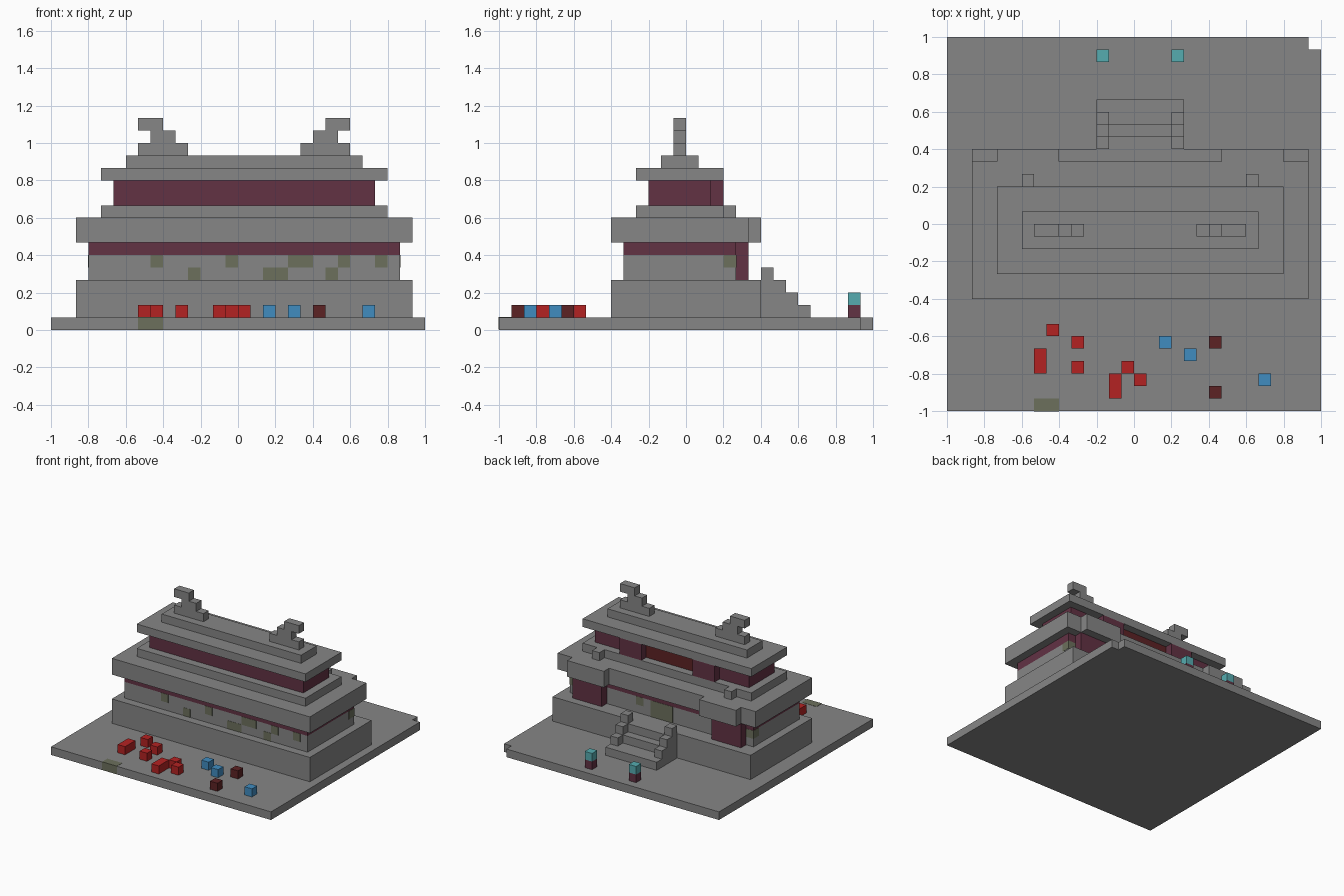
import bpy
import bmesh
from mathutils import Vector

U = 1 / 15          # size of one block
PAD = 0.03          # how far painted plates stand proud, in blocks

cube = bpy.data.objects.get("Cube")
if cube:
    bpy.data.objects.remove(cube, do_unlink=True)


def material(name, rgb):
    lin = [((c / 255 + 0.055) / 1.055) ** 2.4 for c in rgb] + [1]
    m = bpy.data.materials.new(name)
    m.use_nodes = True
    m.diffuse_color = lin
    m.node_tree.nodes["Principled BSDF"].inputs["Base Color"].default_value = lin
    return m


STONE = material("stone grey", (134, 134, 134))
MOSS = material("moss", (108, 112, 92))
MAROON = material("maroon wood", (98, 50, 68))
RED = material("bright red", (180, 34, 34))
DARK = material("dark red", (92, 34, 36))
BLUE = material("blue", (64, 140, 192))
TEAL = material("teal", (86, 172, 176))


def prism(name, pts, a, b, axis, mat):
    """Extrude a flat outline from a to b along the axis (block units)."""
    def place(p, q, d):
        return Vector({"x": (d, p, q), "y": (p, d, q), "z": (p, q, d)}[axis]) * U
    bm = bmesh.new()
    low = [bm.verts.new(place(p, q, a)) for p, q in pts]
    high = [bm.verts.new(place(p, q, b)) for p, q in pts]
    bm.faces.new(low)
    bm.faces.new(high)
    for i in range(len(pts)):
        j = (i + 1) % len(pts)
        bm.faces.new((low[i], low[j], high[j], high[i]))
    bmesh.ops.recalc_face_normals(bm, faces=bm.faces)
    mesh = bpy.data.meshes.new(name)
    bm.to_mesh(mesh)
    bm.free()
    mesh.materials.append(mat)
    obj = bpy.data.objects.new(name, mesh)
    bpy.context.collection.objects.link(obj)
    return obj


def box(name, x, y, z, mat):
    return prism(name, [(x[0], y[0]), (x[1], y[0]), (x[1], y[1]), (x[0], y[1])],
                 z[0], z[1], "z", mat)


def block(name, x, y, z, mat, depth=1):
    return box(name, (x, x + 1), (y, y + depth), (z, z + 1), mat)


def pair(x0, x1):
    """A span and its mirror about the hall's centre line."""
    return (("left", (x0, x1)), ("right", (1 - x1, 1 - x0)))


# Ground slab with one chipped corner, and the stone platform
prism("ground_slab", [(-15, -15), (15, -15), (15, 14), (14, 14), (14, 15), (-15, 15)],
      0, 1, "z", STONE)
box("platform", (-13, 14), (-6, 6), (1, 4), STONE)

# Lower storey
box("lower_wall", (-12, 13), (-5, 4), (4, 6), STONE)
box("lower_beam", (-12, 13), (-5, 4), (6, 7), MAROON)
for side, x in pair(8, 12):
    box("back_bay_" + side, x, (4, 5), (4, 7), MAROON)

# Lower roof, stepped along its back edge
prism("lower_roof", [(-13, -6), (14, -6), (14, 5), (12, 5), (12, 6), (7, 6), (7, 5),
                     (-6, 5), (-6, 6), (-11, 6), (-11, 5), (-13, 5)], 7, 9, "z", STONE)
for side, x in pair(9, 10):
    box("roof_nub_" + side, x, (3, 4), (9, 10), STONE)

# Upper storey
box("upper_sill", (-11, 12), (-4, 3), (9, 10), STONE)
box("upper_wall", (-10, 11), (-3, 2), (10, 12), MAROON)
for side, x in pair(4, 7):
    box("upper_bay_" + side, x, (2, 3), (10, 12), MAROON)
box("upper_window", (-3, 4), (2, 2 + PAD), (10, 12), DARK)
box("upper_roof", (-11, 12), (-4, 3), (12, 13), STONE)
box("roof_ridge", (-9, 10), (-2, 1), (13, 14), STONE)

# Curled ridge ornaments
curl = [(5, 14), (9, 14), (9, 15), (8, 15), (8, 16), (9, 16), (9, 17),
        (7, 17), (7, 16), (6, 16), (6, 15), (5, 15)]
prism("ridge_ornament_left", curl, -1, 0, "y", STONE)
prism("ridge_ornament_right", [(1 - x, z) for x, z in curl], -1, 0, "y", STONE)

# Back staircase with stepped side rails
prism("stairs", [(6, 1), (10, 1), (10, 2), (8, 2), (8, 3), (7, 3), (7, 4), (6, 4)],
      -2, 3, "x", STONE)
rail = [(6, 1), (10, 1), (10, 2), (9, 2), (9, 3), (8, 3), (8, 4), (7, 4), (7, 5), (6, 5)]
for side, x in pair(3, 4):
    prism("stair_rail_" + side, rail, x[0], x[1], "x", STONE)

# Lanterns
for side, x in pair(3, 4):
    block("lantern_post_" + side, x[0], 13, 1, MAROON)
    block("lantern_light_" + side, x[0], 13, 2, TEAL)

# Small blocks scattered on the forecourt: x, y, depth
for x, y, d in ((-7, -9, 1), (-5, -10, 1), (-8, -12, 2), (-5, -12, 1),
                (-2, -14, 2), (-1, -12, 1), (0, -13, 1)):
    block("red_block", x, y, 1, RED, d)
for x, y in ((2, -10), (4, -11), (10, -13)):
    block("blue_block", x, y, 1, BLUE)
for x, y in ((6, -10), (6, -14)):
    block("dark_block", x, y, 1, DARK)


# Moss plates on the front wall: x start, x end, row
for x0, x1, z in ((-7, -6, 5), (-4, -3, 4), (-1, 0, 5), (2, 4, 4), (4, 6, 5),
                  (7, 8, 4), (8, 9, 5), (11, 12, 5)):
    box("front_moss", (x0, x1), (-5 - PAD, -5), (z, z + 1), MOSS)

# Moss on the back corners, back wall, doorway and slab edge
for side, x in pair(12, 13):
    box("corner_moss_" + side, (x[0] - PAD * (side == "right"), x[1] + PAD * (side == "left")),
        (3, 4 + PAD), (5, 6), MOSS)
box("back_moss", (3, 4), (4, 4 + PAD), (5, 6), MOSS)
box("back_door", (-1, 2), (4, 4 + PAD), (4, 6), MOSS)
box("slab_moss", (-8, -6), (-15 - PAD, -14), (PAD, 1 + PAD), MOSS)
